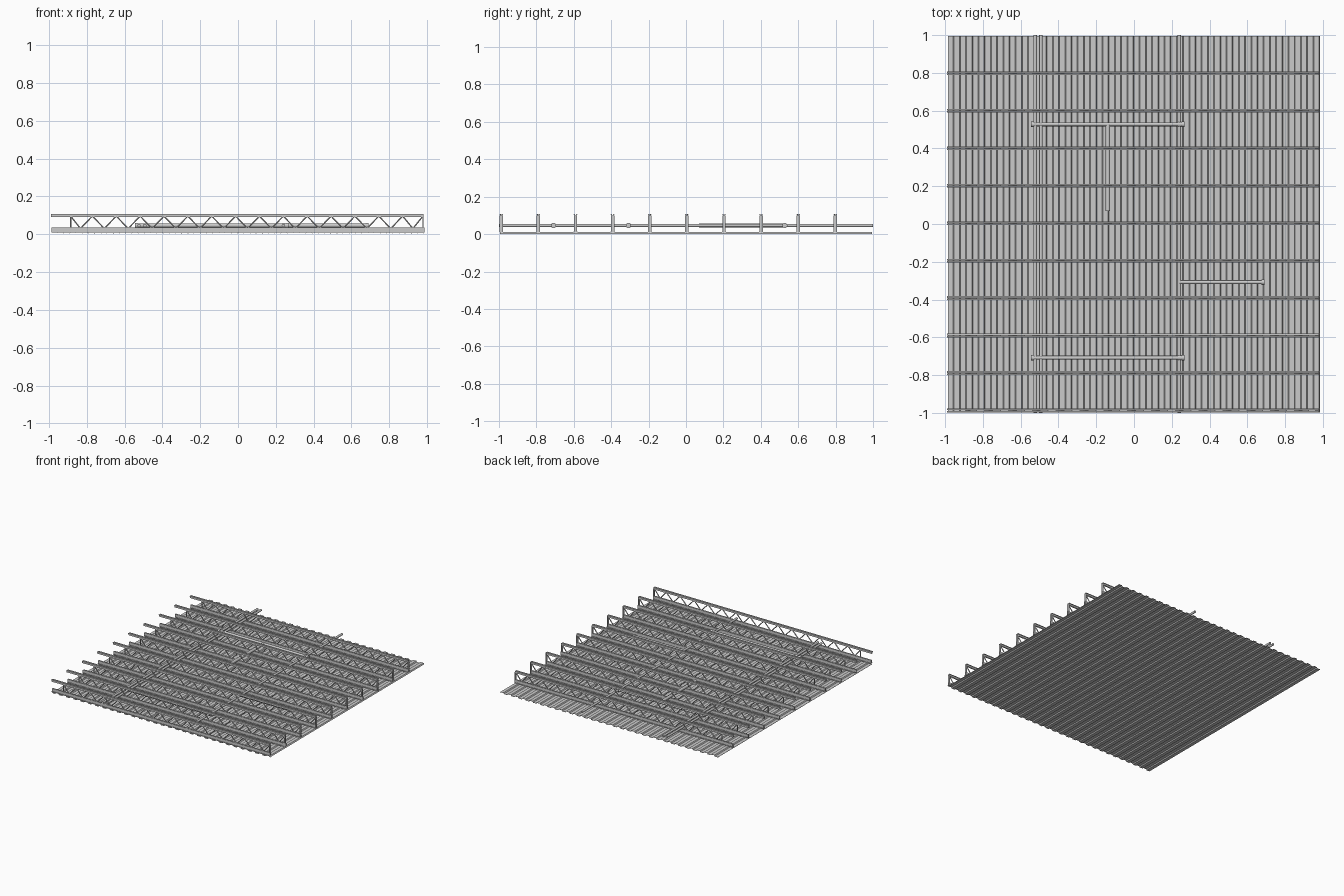
import bpy, bmesh, math
from mathutils import Vector

if "Cube" in bpy.data.objects:
    bpy.data.objects.remove(bpy.data.objects["Cube"])


def finish(bm, name):
    bmesh.ops.recalc_face_normals(bm, faces=bm.faces)
    me = bpy.data.meshes.new(name)
    bm.to_mesh(me)
    bm.free()
    ob = bpy.data.objects.new(name, me)
    bpy.context.collection.objects.link(ob)
    return ob


def sweep(bm, profile, a, b):
    """Extrude a closed profile (side, up) straight from point a to b."""
    a, b = Vector(a), Vector(b)
    d = (b - a).normalized()
    side = d.cross(Vector((0, 0, 1)))
    side = side.normalized() if side.length > 1e-4 else Vector((0, 1, 0))
    up = side.cross(d)
    r0 = [bm.verts.new(a + side * s + up * t) for s, t in profile]
    r1 = [bm.verts.new(b + side * s + up * t) for s, t in profile]
    n = len(profile)
    for i in range(n):
        j = (i + 1) % n
        bm.faces.new((r0[i], r0[j], r1[j], r1[i]))
    bm.faces.new(r0[::-1])
    bm.faces.new(r1)


def circle(r, n):
    return [(r * math.cos(2 * math.pi * i / n), r * math.sin(2 * math.pi * i / n)) for i in range(n)]


def angle_pair(z_flange, z_tip, t, half=0.010, gap=0.002):
    """Two back-to-back L sections, flange at z_flange, legs reaching z_tip."""
    s = 1 if z_tip > z_flange else -1
    right = [(gap, z_flange), (half, z_flange), (half, z_flange + s * t),
             (gap + t, z_flange + s * t), (gap + t, z_tip), (gap, z_tip)]
    return right, [(-x, z) for x, z in right]


# corrugated deck
bm = bmesh.new()
periods, w, t = 30, 1.97, 0.002
p = w / periods
line = []
for k in range(periods):
    x = -w / 2 + k * p
    line += [(x, 0.0), (x + p * 0.42, 0.0), (x + p * 0.5, 0.008), (x + p * 0.92, 0.008)]
line.append((w / 2, 0.0))
rows = []
for x, z in line:
    rows.append([bm.verts.new((x, y, z + dz)) for y, dz in ((-0.995, 0), (0.995, 0), (0.995, t), (-0.995, t))])
for a, b in zip(rows, rows[1:]):
    for i in range(4):
        j = (i + 1) % 4
        bm.faces.new((a[i], a[j], b[j], b[i]))
bm.faces.new(rows[0])
bm.faces.new(rows[-1][::-1])
finish(bm, "corrugated_deck")

# open-web joist
bm = bmesh.new()
for prof in angle_pair(0.108, 0.091, 0.004):
    sweep(bm, prof, (-0.99, 0, 0), (0.98, 0, 0))
for prof in angle_pair(0.010, 0.036, 0.004):
    sweep(bm, prof, (-0.985, 0, 0), (0.985, 0, 0))
# zigzag web
rod = circle(0.004, 6)
zb, zt = 0.030, 0.096
pts = [(-0.885, zt)]
for i in range(14):
    x = -0.77 + i * 0.1262
    pts += [(x - 0.063, zb), (x, zt)]
pts += [(0.925, zb), (0.978, zt)]
for (xa, za), (xb, zc) in zip(pts, pts[1:]):
    sweep(bm, rod, (xa, 0, za), (xb, 0, zc))
# posts at both ends
sweep(bm, rod, (-0.885, 0, zb), (-0.885, 0, zt))
sweep(bm, [(-0.009, -0.003), (0.009, -0.003), (0.009, 0.003), (-0.009, 0.003)],
      (0.979, 0, 0.012), (0.979, 0, 0.100))
joist = finish(bm, "joist_1")
joist.location.y = -0.988
for i in range(1, 10):
    ob = bpy.data.objects.new(f"joist_{i + 1}", joist.data)
    ob.location.y = -0.988 + i * 0.1985
    bpy.context.collection.objects.link(ob)


# pipes with end fittings
def pipe(name, a, b, r, fittings=()):
    bm = bmesh.new()
    sweep(bm, circle(r, 12), a, b)
    d = (Vector(b) - Vector(a)).normalized() * 0.008
    for f in fittings:
        f = Vector(f)
        sweep(bm, circle(r * 1.35, 12), f - d, f + d)
    ob = finish(bm, name)
    for o in bpy.context.selected_objects:
        o.select_set(False)
    ob.select_set(True)
    bpy.context.view_layer.objects.active = ob
    bpy.ops.object.shade_smooth_by_angle(angle=math.radians(40))


Z = 0.046
for i, x in enumerate((-0.523, -0.493, 0.24)):
    pipe(f"main_pipe_{i + 1}", (x, -1, Z), (x, 1, Z), 0.009)
for i, y in enumerate((0.528, -0.708)):
    pipe(f"cross_pipe_{i + 1}", (-0.545, y, Z), (0.268, y, Z), 0.0105,
         ((-0.537, y, Z), (0.26, y, Z), (0.24, y, Z)))
pipe("side_pipe", (0.24, -0.308, Z), (0.69, -0.308, Z), 0.0105, ((0.682, -0.308, Z),))
pipe("branch_pipe", (-0.138, 0.528, Z), (-0.138, 0.07, Z), 0.012)
